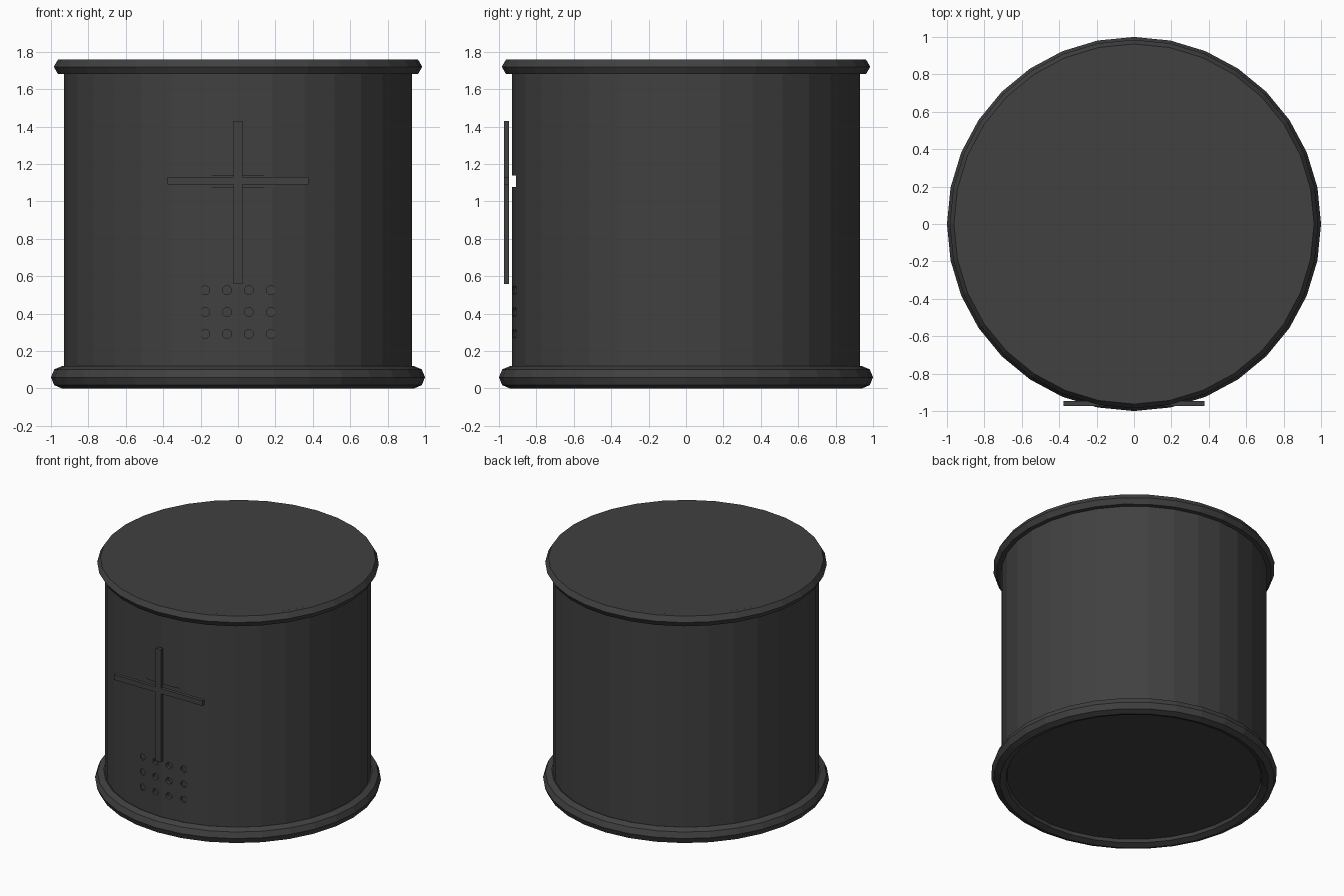
import bpy, math
from mathutils import Matrix, Vector

cube = bpy.data.objects.get("Cube")
if cube:
    bpy.data.objects.remove(cube, do_unlink=True)

SIDES = 32
TOP = 1.759

charcoal = bpy.data.materials.new("charcoal")
charcoal.use_nodes = True
charcoal.diffuse_color = (0.052, 0.052, 0.052, 1)
charcoal.node_tree.nodes["Principled BSDF"].inputs["Base Color"].default_value = charcoal.diffuse_color


def finish(name):
    ob = bpy.context.object
    ob.name = name
    ob.data.materials.append(charcoal)
    return ob


def ring(name, z, major, minor, segments):
    bpy.ops.mesh.primitive_torus_add(location=(0, 0, z), major_radius=major, minor_radius=minor,
                                     major_segments=SIDES, minor_segments=segments)
    return finish(name)


def box(name, low, high):
    low, high = Vector(low), Vector(high)
    bpy.ops.mesh.primitive_cube_add(size=1, location=(low + high) / 2)
    ob = finish(name)
    ob.data.transform(Matrix.Diagonal((high - low).to_4d()))
    return ob


def carve(target, cutter):
    cutter.hide_render = True
    cutter.hide_set(True)
    cutter.display_type = 'WIRE'
    mod = target.modifiers.new(cutter.name, 'BOOLEAN')
    mod.operation = 'DIFFERENCE'
    mod.solver = 'EXACT'
    mod.object = cutter
    bpy.context.view_layer.objects.active = target
    bpy.ops.object.modifier_apply(modifier=mod.name)
    bpy.data.objects.remove(cutter, do_unlink=True)


# Drum body, capped flush with the top rim
base_z = 0.04
bpy.ops.mesh.primitive_cylinder_add(vertices=SIDES, radius=0.93, depth=TOP - base_z,
                                    location=(0, 0, (TOP + base_z) / 2))
body = finish("drum_body")

# Rims
ring("base_rim", 0.06, 0.94, 0.06, 8)
ring("top_rim", 1.72, 0.94, 0.045, 6)

# Shallow slot behind the crossbar
carve(body, box("slot_cutter", (-0.4, -1.1, 1.077), (0.4, -0.908, 1.14)))

# Grid of small round holes
for row in range(3):
    for col in range(4):
        bpy.ops.mesh.primitive_cylinder_add(
            vertices=16, radius=0.024, depth=0.2, rotation=(math.pi / 2, 0, 0),
            location=(0.1167 * (col - 1.5), -1.0, 0.292 + 0.1167 * row))
        carve(body, finish("hole_cutter"))

# Cross standing just off the front
box("cross_upright", (-0.023, -0.973, 0.56), (0.023, -0.946, 1.43))
box("cross_bar", (-0.378, -0.973, 1.09), (0.378, -0.946, 1.13))
